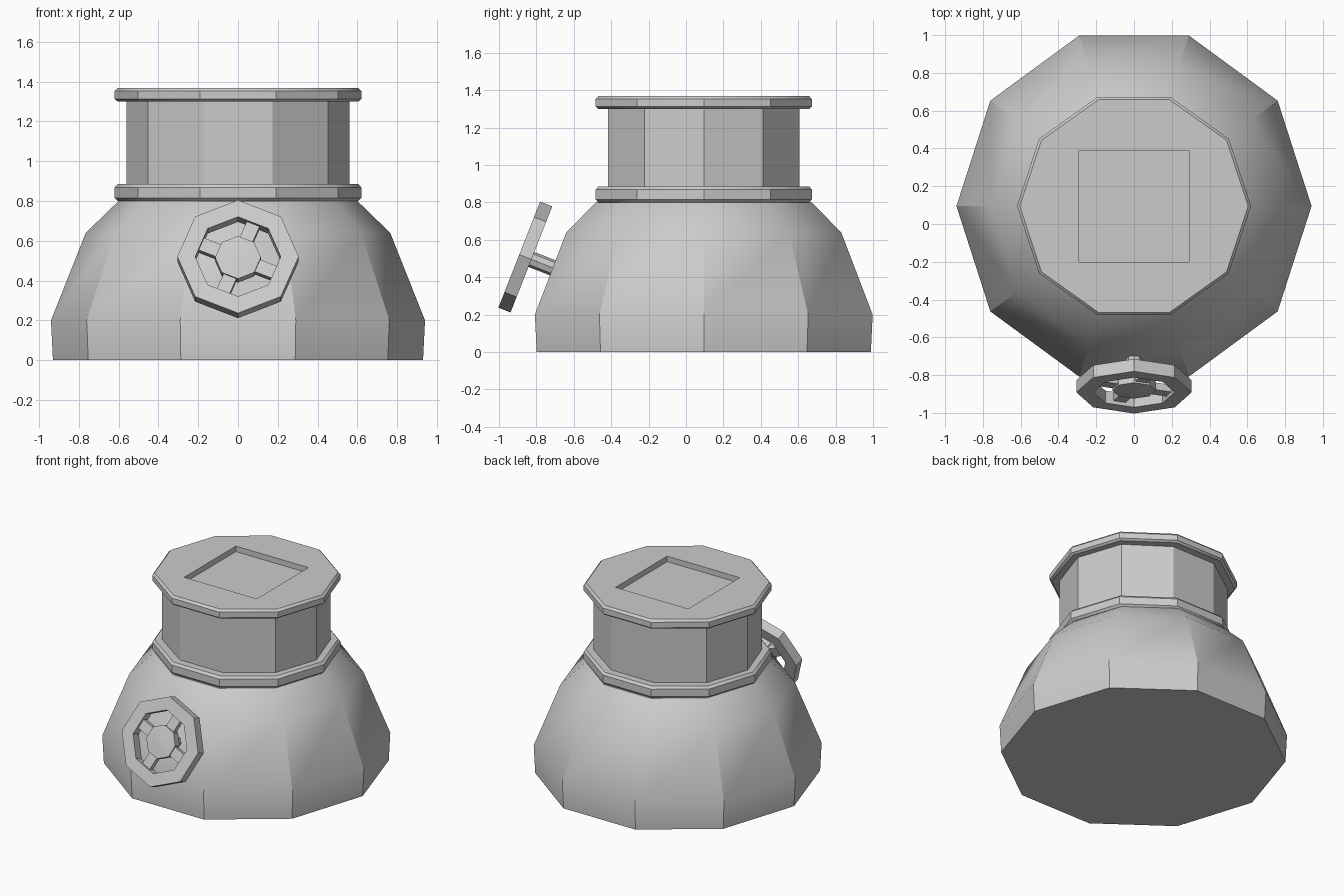
import bpy, bmesh
from math import pi, sin, cos, radians
from mathutils import Matrix, Vector

if "Cube" in bpy.data.objects:
    bpy.data.objects.remove(bpy.data.objects["Cube"])

CY = 0.095          # centre line of the vessel in y


def finish(bm, name, matrix=None, angle=30):
    bmesh.ops.recalc_face_normals(bm, faces=bm.faces)
    if matrix:
        bm.transform(matrix)
    me = bpy.data.meshes.new(name)
    bm.to_mesh(me)
    bm.free()
    ob = bpy.data.objects.new(name, me)
    bpy.context.collection.objects.link(ob)
    bpy.ops.object.select_all(action='DESELECT')
    ob.select_set(True)
    bpy.context.view_layer.objects.active = ob
    if angle:
        bpy.ops.object.shade_smooth_by_angle(angle=radians(angle))
    return ob


def lathe(name, profile, sides, matrix, sy=1.0, closed=False, angle=30):
    """Revolve (radius, z) points; cap the ends, or join them into a ring."""
    bm = bmesh.new()
    rings = [[bm.verts.new((r * cos(2 * pi * i / sides), sy * r * sin(2 * pi * i / sides), z))
              for i in range(sides)] for r, z in profile]
    pairs = list(zip(rings, rings[1:]))
    if closed:
        pairs.append((rings[-1], rings[0]))
    else:
        bm.faces.new(rings[0])
        bm.faces.new(rings[-1])
    for a, b in pairs:
        for i in range(sides):
            j = (i + 1) % sides
            bm.faces.new((a[i], a[j], b[j], b[i]))
    return finish(bm, name, matrix, angle)


def box(name, size, matrix):
    bm = bmesh.new()
    bmesh.ops.create_cube(bm, size=1.0, matrix=Matrix.Diagonal((*size, 1)))
    return finish(bm, name, matrix, 0)


vessel = Matrix.Translation((0, CY, 0))

# Ten-sided tapering body
lathe("body", [(0.93, 0), (0.94, 0.2), (0.765, 0.64), (0.6, 0.8)], 10, vessel, 1.01)

# Neck
lathe("neck", [(0.56, 0.78), (0.56, 1.32)], 10, vessel, 0.96)

# Rounded collar and lid
lathe("collar", [(0.55, 0.8), (0.605, 0.8), (0.62, 0.815), (0.62, 0.868), (0.605, 0.885), (0.55, 0.885)],
      10, vessel, 0.98)
lid = lathe("lid", [(0.605, 1.3), (0.62, 1.312), (0.62, 1.352), (0.605, 1.368)], 10, vessel, 0.98)
neck = bpy.data.objects["neck"]
neck.data.transform(Matrix.Diagonal((1, 1, 1, 1)))

# Square recess in the lid, deep enough to stay above the neck top
cutter = box("recess_cutter", (0.58, 0.59, 0.09), Matrix.Translation((0, CY, 1.373)))
cutter.hide_render = True
cutter.display_type = 'WIRE'
cut = lid.modifiers.new("recess", 'BOOLEAN')
cut.operation = 'DIFFERENCE'
cut.solver = 'EXACT'
cut.object = cutter

# Valve wheel frame: local z points outward along the stem
out = Vector((0, -0.93, 0.366)).normalized()
right = Vector((1, 0, 0))
up = out.cross(right)
wheel = Matrix.Translation((0, -0.859, 0.508)) @ Matrix((right, up, out)).transposed().to_4x4()

lathe("wheel_rim", [(0.305, -0.035), (0.305, 0.035), (0.215, 0.035), (0.215, -0.035)],
      8, wheel, closed=True)
lathe("wheel_hub", [(0.115, -0.03), (0.115, 0.025), (0.002, 0.035)], 8, wheel)
lathe("wheel_stem", [(0.043, -0.24), (0.043, 0)], 8, wheel)
for k in range(4):
    spin = Matrix.Rotation(radians(-22.5 + 90 * k), 4, 'Z')
    box(f"wheel_spoke_{k + 1}", (0.14, 0.07, 0.04),
        wheel @ spin @ Matrix.Translation((0.16, 0, -0.005)))
